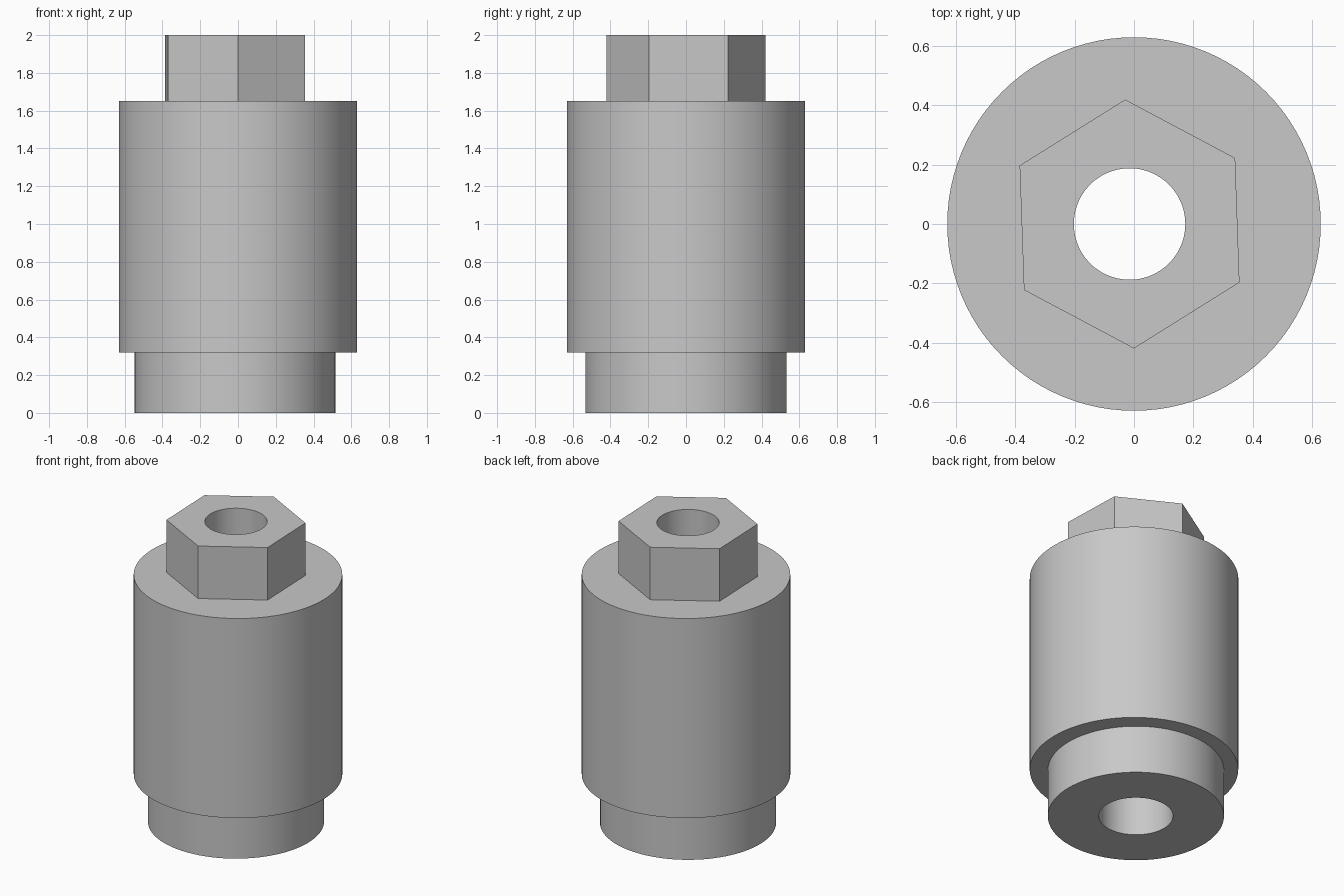
import bpy
import bmesh
from math import radians, sin, cos, pi

cube = bpy.data.objects.get("Cube")
if cube:
    bpy.data.objects.remove(cube, do_unlink=True)

# Single plain grey metal
grey = bpy.data.materials.new("grey metal")
grey.use_nodes = True
colour = (0.58, 0.58, 0.58, 1)
grey.diffuse_color = colour
grey.node_tree.nodes["Principled BSDF"].inputs["Base Color"].default_value = colour

SEGMENTS = 96
AXIS_X = -0.015    # the bore, collar and nut sit slightly off the body axis


def ring(bm, cx, radius, z, sides, turn=0.0):
    """Closed loop of vertices and its edges."""
    verts = [bm.verts.new((cx + radius * cos(turn + 2 * pi * i / sides),
                           radius * sin(turn + 2 * pi * i / sides), z))
             for i in range(sides)]
    edges = [bm.edges.new((verts[i - 1], verts[i])) for i in range(sides)]
    return verts, edges


def bored_prism(name, cx, radius, bore, z0, z1, sides=SEGMENTS, turn=0.0):
    """Upright prism with a round bore right through it."""
    bm = bmesh.new()
    outer = [ring(bm, cx, radius, z, sides, turn) for z in (z0, z1)]
    inner = [ring(bm, AXIS_X, bore, z, SEGMENTS) for z in (z0, z1)]
    # Flat ends with a hole
    for k in (0, 1):
        bmesh.ops.triangle_fill(bm, use_beauty=True,
                                edges=outer[k][1] + inner[k][1])
    # Outer wall and bore wall
    for (low, _), (high, _) in (outer, inner):
        for i in range(len(low)):
            bm.faces.new((low[i - 1], low[i], high[i], high[i - 1]))
    bmesh.ops.recalc_face_normals(bm, faces=bm.faces)

    mesh = bpy.data.meshes.new(name)
    bm.to_mesh(mesh)
    bm.free()
    mesh.materials.append(grey)
    obj = bpy.data.objects.new(name, mesh)
    bpy.context.collection.objects.link(obj)
    bpy.ops.object.select_all(action="DESELECT")
    obj.select_set(True)
    bpy.context.view_layer.objects.active = obj
    bpy.ops.object.shade_smooth_by_angle(angle=radians(30))
    return obj


# Lower collar, main body and hexagonal nut, stacked
bored_prism("lower_collar", AXIS_X, 0.532, 0.224, 0.0, 0.32)
bored_prism("main_body", 0.0, 0.63, 0.188, 0.32, 1.65)
bored_prism("hex_nut", AXIS_X, 0.42, 0.188, 1.65, 2.0, sides=6, turn=radians(92))
